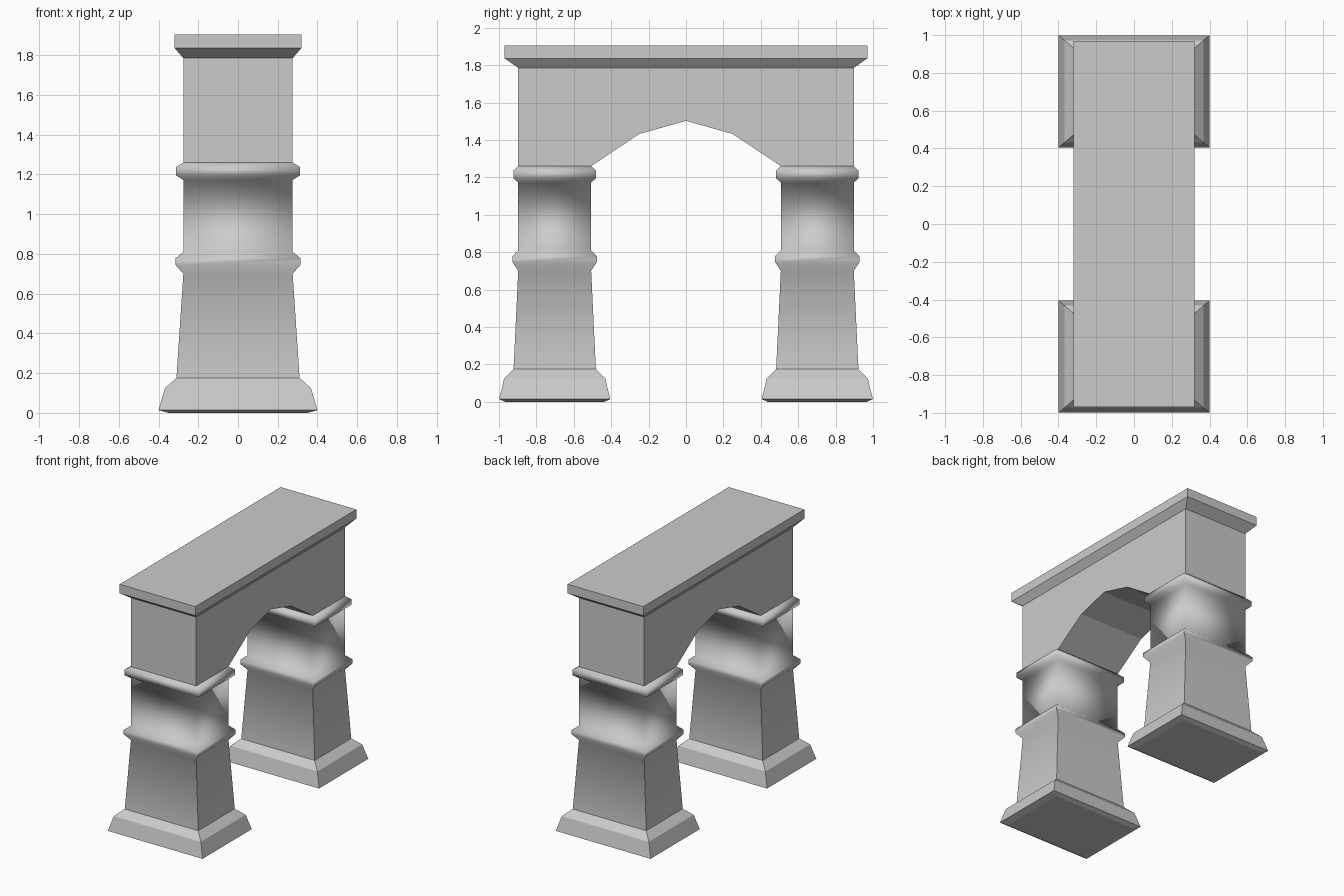
import bpy
import bmesh
import math

if "Cube" in bpy.data.objects:
    bpy.data.objects.remove(bpy.data.objects["Cube"])


def finish(name, bm):
    mesh = bpy.data.meshes.new(name)
    bm.to_mesh(mesh)
    bm.free()
    obj = bpy.data.objects.new(name, mesh)
    bpy.context.collection.objects.link(obj)
    return obj


def loft(name, rings, cy=0, bottom=False, top=False):
    """Stack rectangles given as (half_x, half_y, z) around y = cy."""
    bm = bmesh.new()
    loops = [[bm.verts.new((sx * hx, cy + sy * hy, z))
              for sx, sy in ((-1, -1), (1, -1), (1, 1), (-1, 1))]
             for hx, hy, z in rings]
    for a, b in zip(loops, loops[1:]):
        for i in range(4):
            j = (i + 1) % 4
            bm.faces.new((a[i], a[j], b[j], b[i]))
    if bottom:
        bm.faces.new(loops[0][::-1])
    if top:
        bm.faces.new(loops[-1])
    return finish(name, bm)


def smooth(obj, degrees):
    bpy.ops.object.select_all(action='DESELECT')
    obj.select_set(True)
    bpy.context.view_layer.objects.active = obj
    bpy.ops.object.shade_smooth_by_angle(angle=math.radians(degrees))


BASE = [(0.35, 0.265, 0.0), (0.40, 0.297, 0.014),
        (0.367, 0.27, 0.125), (0.31, 0.22, 0.175)]
SHAFT = [(0.31, 0.22, 0.175), (0.275, 0.195, 0.70),
         (0.315, 0.225, 0.745), (0.315, 0.225, 0.778), (0.275, 0.195, 0.81),
         (0.275, 0.195, 1.172), (0.312, 0.22, 1.195), (0.312, 0.22, 1.237),
         (0.275, 0.195, 1.26)]

# Pillars: stepped plinth and tapering shaft with two moulded bands
for side, cy in (("front", -0.702), ("back", 0.702)):
    loft(side + "_pillar_base", BASE, cy, bottom=True)
    smooth(loft(side + "_pillar_shaft", SHAFT, cy), 65)

# Arch block: side profile extruded across the width
half = [(0.897, 1.785), (0.897, 1.26), (0.507, 1.26), (0.25, 1.432)]
profile = half + [(0, 1.502)] + [(-y, z) for y, z in reversed(half)]
bm = bmesh.new()
face = bm.faces.new([bm.verts.new((-0.275, y, z)) for y, z in profile])
ext = bmesh.ops.extrude_face_region(bm, geom=[face])
bmesh.ops.translate(bm, vec=(0.55, 0, 0),
                    verts=[v for v in ext["geom"] if isinstance(v, bmesh.types.BMVert)])
bmesh.ops.recalc_face_normals(bm, faces=bm.faces)
finish("arch_block", bm)

# Cornice: flared underside with a flat slab top
loft("cornice", [(0.275, 0.897, 1.785), (0.319, 0.97, 1.836), (0.319, 0.97, 1.905)], top=True)
